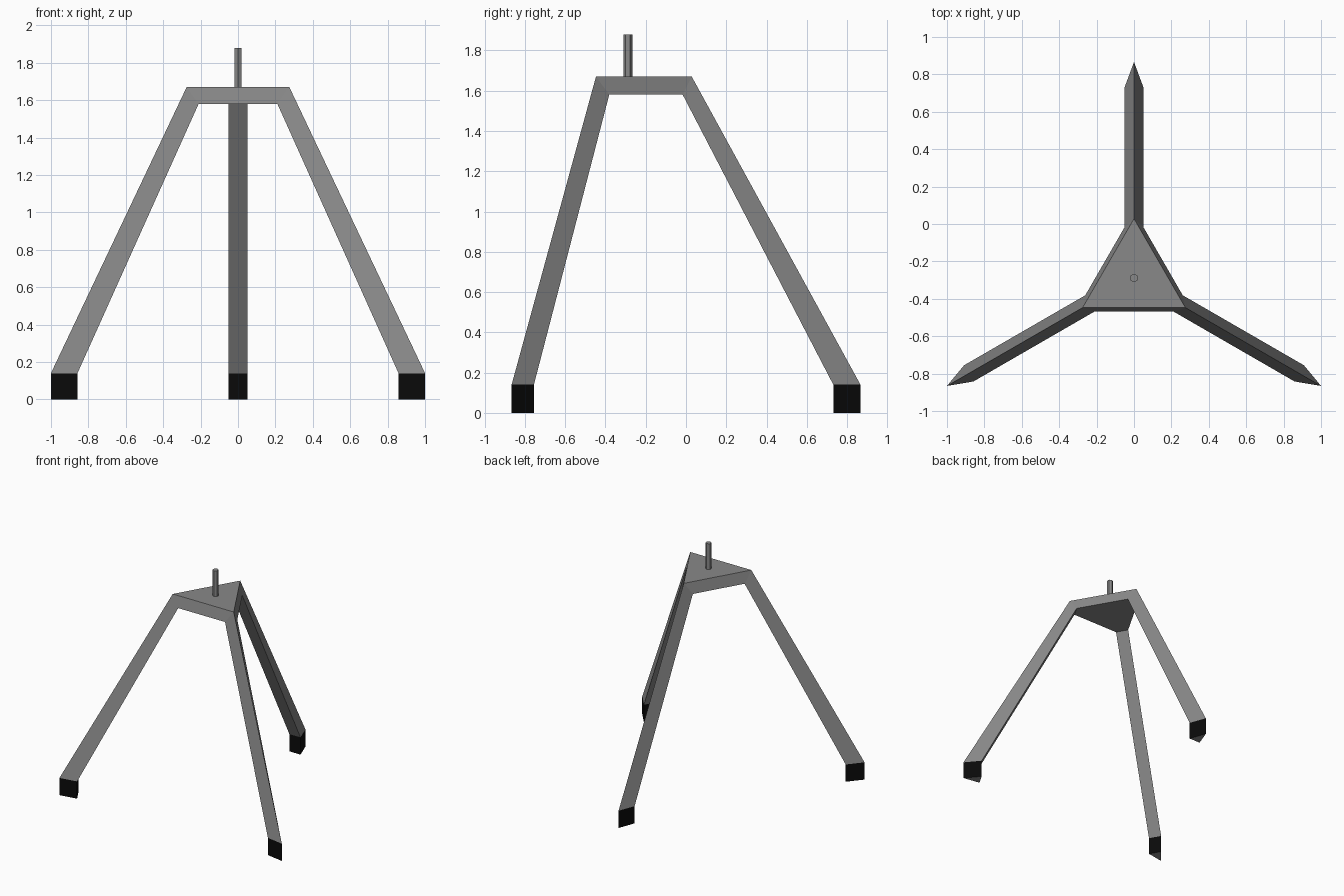
import bpy, bmesh
from math import radians
from mathutils import Vector, Matrix

cube = bpy.data.objects.get("Cube")
if cube:
    bpy.data.objects.remove(cube, do_unlink=True)

CENTRE_Y = -0.2885            # the three-fold axis
PLATE_TOP, PLATE_BOTTOM, FOOT_TOP = 1.67, 1.58, 0.14
HALF_WIDTH = 0.05


def material(name, value):
    mat = bpy.data.materials.new(name)
    colour = (value, value, value, 1)
    mat.diffuse_color = colour
    mat.use_nodes = True
    mat.node_tree.nodes["Principled BSDF"].inputs["Base Color"].default_value = colour
    return mat


grey = material("grey metal", 0.25)
black = material("black rubber", 0.003)


def finish(name, bm, *mats):
    bmesh.ops.recalc_face_normals(bm, faces=bm.faces)
    mesh = bpy.data.meshes.new(name)
    bm.to_mesh(mesh)
    bm.free()
    for mat in mats:
        mesh.materials.append(mat)
    obj = bpy.data.objects.new(name, mesh)
    bpy.context.collection.objects.link(obj)


def section(bm, turn, tip_r, tip_z, inner_r, inner_z):
    """Triangular leg section: outer ridge, then two inner corners."""
    points = ((0, tip_r, tip_z), (-HALF_WIDTH, inner_r, inner_z), (HALF_WIDTH, inner_r, inner_z))
    return [bm.verts.new(turn @ Vector(p) + Vector((0, CENTRE_Y, 0))) for p in points]


def tube(bm, upper, lower):
    for i in range(3):
        j = (i + 1) % 3
        bm.faces.new((upper[i], upper[j], lower[j], lower[i]))


# Frame: three triangular legs flowing into a bevelled top plate
frame = bmesh.new()
heads = []
for k, leg in enumerate(("back", "front_right", "front_left")):
    turn = Matrix.Rotation(radians(120 * k), 3, "Z")
    head = section(frame, turn, 0.317, PLATE_TOP, 0.272, PLATE_BOTTOM)
    ankle = section(frame, turn, 1.155, FOOT_TOP, 1.02, FOOT_TOP)
    tube(frame, head, ankle)
    frame.faces.new(ankle)
    heads.append(head)

    # Foot: straight rubber block with a metal underside
    foot = bmesh.new()
    upper = section(foot, turn, 1.155, FOOT_TOP, 1.02, FOOT_TOP)
    lower = section(foot, turn, 1.155, 0, 1.02, 0)
    tube(foot, upper, lower)
    sole = foot.faces.new(lower)
    sole.material_index = 1
    finish(leg + "_foot", foot, black, grey)

# Plate top, underside and sloping rims between neighbouring legs
frame.faces.new([h[0] for h in heads])
frame.faces.new([v for h in heads for v in (h[2], h[1])])
for k in range(3):
    a, b = heads[k], heads[(k + 1) % 3]
    frame.faces.new((a[0], b[0], b[2], a[1]))
finish("tripod_frame", frame, grey)

# Mounting pin: short hexagonal rod
pin = bmesh.new()
spot = Matrix.Translation((0, CENTRE_Y, (PLATE_TOP + 1.88) / 2))
bmesh.ops.create_cone(pin, cap_ends=True, segments=6, radius1=0.023, radius2=0.023,
                      depth=1.88 - PLATE_TOP, matrix=spot)
finish("mounting_pin", pin, grey)
